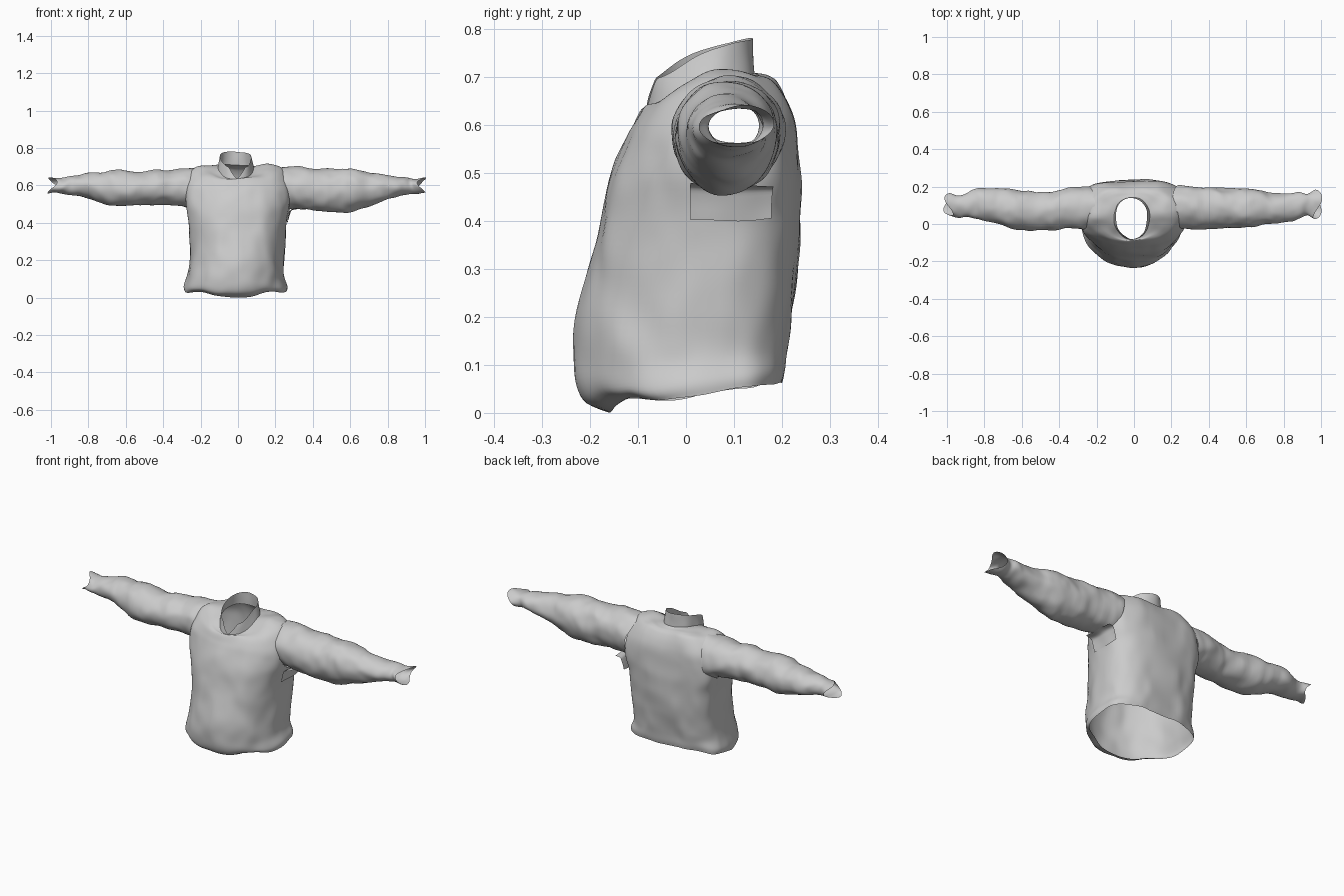
import bpy, bmesh
from math import sin, cos, pi, copysign
from mathutils import Vector, noise

if "Cube" in bpy.data.objects:
    bpy.data.objects.remove(bpy.data.objects["Cube"])


def spline(rows, steps):
    """Catmull-Rom interpolation between rows of section parameters."""
    out = []
    for i in range(len(rows) - 1):
        a, b = rows[max(i - 1, 0)], rows[i]
        c, d = rows[i + 1], rows[min(i + 2, len(rows) - 1)]
        for s in range(steps):
            t = s / steps
            out.append([0.5 * (2*q + (r - p)*t + (2*p - 5*q + 4*r - w)*t*t
                               + (3*q - p - 3*r + w)*t**3)
                        for p, q, r, w in zip(a, b, c, d)])
    return out + [list(rows[-1])]


def power(v, e):
    return copysign(abs(v) ** e, v)


def wrinkle(co, amount, stretch):
    p = Vector((co.x * stretch[0], co.y * stretch[1], co.z * stretch[2]))
    return co + amount * (noise.noise_vector(p) + 0.45 * noise.noise_vector(p * 2.1))


def cloth(name, rings, amount, stretch, closed=True, cut=None):
    """Skin a list of point rings, cut openings, then crumple the surface."""
    bm = bmesh.new()
    grid = [[bm.verts.new(p) for p in ring] for ring in rings]
    n = len(rings[0])
    for r0, r1 in zip(grid, grid[1:]):
        for j in range(n if closed else n - 1):
            k = (j + 1) % n
            bm.faces.new((r0[j], r0[k], r1[k], r1[j]))
    if cut:
        holes = [f for f in bm.faces if cut(f.calc_center_median())]
        bmesh.ops.delete(bm, geom=holes, context='FACES')
    for v in bm.verts:
        v.co = wrinkle(v.co, amount, stretch)
    bmesh.ops.recalc_face_normals(bm, faces=bm.faces)
    me = bpy.data.meshes.new(name)
    bm.to_mesh(me)
    bm.free()
    for p in me.polygons:
        p.use_smooth = True
    ob = bpy.data.objects.new(name, me)
    bpy.context.collection.objects.link(ob)
    return ob


SIDES = 96
YC = 0.04


def body_ring(s):
    """Section: centre x, half width, front y, front z, back y, back z, side lift, back squareness."""
    cx, hx, yf, zf, yb, zb, lift, sq = s
    ring = []
    for j in range(SIDES):
        u = 2 * pi * j / SIDES
        front = cos(u) > 0
        e = 2 / (2.15 if front else sq)
        x = hx * power(sin(u), e)
        k = power(cos(u), e)
        y = YC - k * ((YC - yf) if front else (yb - YC))
        z = zf + (zb - zf) * (y - yf) / (yb - yf)
        z += lift * (x / hx) ** 2 * (1 - k * k)
        if zf < .08:  # scalloped front hem
            z += .022 * max(0, cos(u)) * sin(2 * u) ** 2 * (1 - zf / .08)
        ring.append(Vector((cx + x, y, z)))
    return ring


# torso: hem, belly, chest, shoulders, neckline
TORSO = [
    (-.012, .274, -.160, .000, .195, .066, 0, 3.2),
    (-.012, .276, -.215, .022, .200, .088, 0, 3.2),
    (-.012, .260, -.234, .095, .205, .130, 0, 3.2),
    (-.008, .255, -.228, .200, .218, .200, 0, 3.2),
    (-.005, .255, -.202, .300, .230, .300, 0, 3.3),
    (-.005, .262, -.182, .400, .233, .400, 0, 3.5),
    (-.003, .280, -.162, .490, .235, .490, 0, 3.8),
    (-.003, .282, -.130, .565, .227, .585, 0, 3.6),
    (-.004, .268, -.110, .603, .214, .640, .015, 3.2),
    (-.005, .238, -.097, .628, .192, .685, .027, 2.8),
    (-.005, .190, -.090, .638, .174, .702, .030, 2.5),
    (-.008, .135, -.086, .638, .158, .708, .025, 2.2),
    (-.010, .094, -.083, .638, .146, .714, .020, 2.0),
]


def armhole(c):
    return abs(c.x) > 0.17 and ((c.y - .085) / .095) ** 2 + ((c.z - .585) / .108) ** 2 < 1


FOLDS = (7, 7, 5)
cloth("torso", [body_ring(s) for s in spline(TORSO, 6)], .011, FOLDS, cut=armhole)

# collar: stands up from the neckline, split to a V at the front
base = body_ring(TORSO[-1])
rim = body_ring((-.012, .086, -.076, .695, .138, .785, .010, 2.0))
collar = []
for i in range(9):
    t = i / 8
    ring = []
    for j in range(SIDES):
        u = min(j, SIDES - j) / SIDES * 2 * pi
        ring.append(base[j].lerp(rim[j], t * min(1, .03 + u / .5)))
    collar.append(ring)
cloth("collar", collar, .011, FOLDS)


# sleeves: distance out, centre y, half depth, top z, bottom z, slant
RIGHT = [
    (.232, .092, .110, .700, .468, .22), (.285, .088, .115, .698, .474, .06),
    (.40, .085, .110, .694, .464, 0), (.50, .085, .105, .688, .457, 0),
    (.60, .085, .102, .694, .462, 0), (.70, .085, .087, .670, .486, 0),
    (.80, .085, .075, .655, .520, 0), (.88, .098, .070, .650, .545, 0),
    (.93, .102, .056, .640, .556, 0), (.98, .105, .076, .640, .560, 0),
]
LEFT = [
    (.232, .092, .110, .698, .472, .22), (.29, .088, .113, .692, .488, .06),
    (.40, .078, .108, .682, .497, 0), (.50, .070, .101, .674, .498, 0),
    (.65, .080, .107, .680, .492, 0), (.75, .100, .092, .668, .515, 0),
    (.83, .112, .082, .655, .537, 0), (.90, .103, .066, .645, .547, 0),
    (.95, .098, .062, .638, .556, 0), (.99, .105, .060, .644, .553, 0),
]


def sleeve(name, sections, side):
    rings = []
    for x, yc, ry, zt, zb, slant in spline(sections, 7):
        ring = []
        for j in range(56):
            a = 2 * pi * j / 56
            dz = (zt - zb) / 2 * sin(a)
            cuff = max(0, x - .9) * .25 * cos(2 * a + 1)
            ring.append(Vector((side * (x - slant * dz - cuff), yc + ry * cos(a), (zt + zb) / 2 + dz)))
        rings.append(ring)
    cloth(name, rings, .010, (11, 8, 8))


sleeve("right_sleeve", RIGHT, 1)
sleeve("left_sleeve", LEFT, -1)

# gusset: small patch hugging the flank below one sleeve and turning out under it
path = spline([(.261, .40), (.273, .445), (.285, .468), (.315, .474)], 4)
cloth("underarm_gusset", [[Vector((x, .01 + .17 * j / 14, z)) for j in range(15)]
                          for x, z in path], .010, FOLDS, closed=False)
